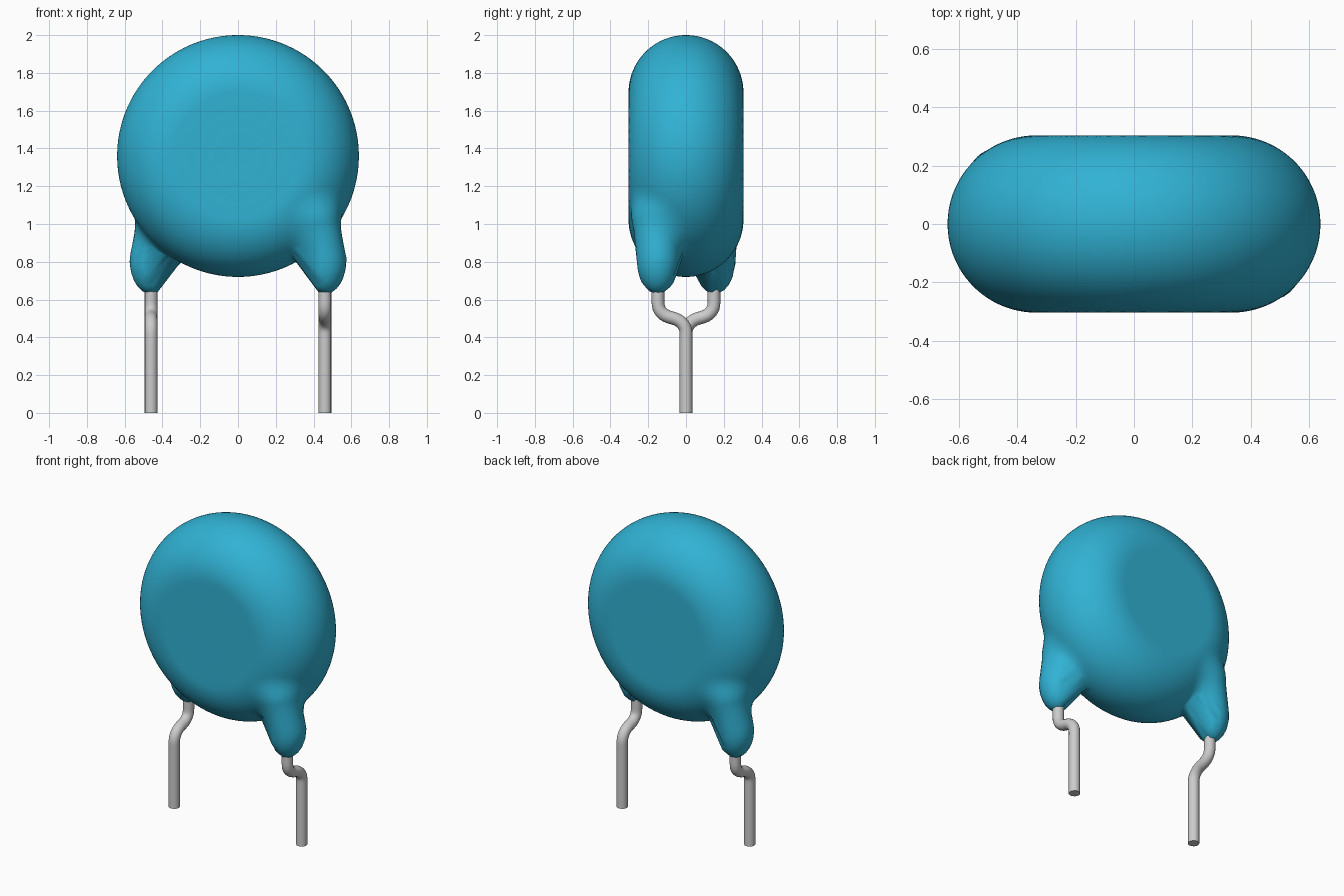
import bpy, bmesh, math
from mathutils import Vector

cube = bpy.data.objects.get("Cube")
if cube:
    bpy.data.objects.remove(cube, do_unlink=True)


def material(name, rgb, rough):
    m = bpy.data.materials.new(name)
    m.use_nodes = True
    m.diffuse_color = (*rgb, 1)
    bsdf = m.node_tree.nodes["Principled BSDF"]
    bsdf.inputs["Base Color"].default_value = (*rgb, 1)
    bsdf.inputs["Roughness"].default_value = rough
    return m


TEAL = material("teal coating", (0.03, 0.445, 0.658), 0.5)
GREY = material("lead grey", (0.6, 0.6, 0.6), 0.5)

CENTRE = Vector((0, 0, 1.36))
EDGE_R, FLAT_R = 0.304, 0.336          # rounded rim and flat face radius
FOOT = Vector((0.462, -0.15, 0.81))    # lower end of a coating bulge
SHOULDER = Vector((0.42, -0.167, 1.02))  # where the bulge fades into the disc
LEAD_X, LEAD_Y, LEAD_R = 0.46, 0.148, 0.034


# Distance to the disc with a fully rounded rim
def disc(p):
    r = math.hypot(p.x, p.z - CENTRE.z)
    return math.hypot(max(r - FLAT_R, 0), p.y) - EDGE_R


# Distance to a drop-shaped bulge around a lead
def bulge(p):
    axis = SHOULDER - FOOT
    t = (p - FOOT).dot(axis) / axis.length_squared
    d = p - (FOOT + axis * min(max(t, 0), 1))
    if t < 0:
        d.z *= 0.62                    # stretch the lower end
    return d.length - 0.112


def smooth_min(a, b, k):
    h = max(k - abs(a - b), 0) / k
    return min(a, b) - h * h * k / 4


def body_distance(p):
    turned = Vector((-p.x, -p.y, p.z))
    return smooth_min(disc(p), min(bulge(p), bulge(turned)), 0.09)


# Coated body: a ball shrunk onto the blended disc and bulges
bm = bmesh.new()
bmesh.ops.create_icosphere(bm, subdivisions=6, radius=1)
for v in bm.verts:
    ray = v.co.normalized()
    dist = 1.1
    for _ in range(60):
        step = body_distance(CENTRE + ray * dist)
        dist -= step * 0.8
        if abs(step) < 0.0003:
            break
    v.co = CENTRE + ray * dist
for f in bm.faces:
    f.smooth = True
mesh = bpy.data.meshes.new("coated_body")
bm.to_mesh(mesh)
bm.free()
mesh.materials.append(TEAL)
body = bpy.data.objects.new("coated_body", mesh)
bpy.context.collection.objects.link(body)


# Kinked wire lead; side = 1 is front left, -1 is back right
def lead(name, side):
    curve = bpy.data.curves.new(name, "CURVE")
    curve.dimensions = "3D"
    curve.bevel_depth = LEAD_R
    curve.bevel_resolution = 6
    curve.resolution_u = 10
    curve.use_fill_caps = True
    # y, z of each point and the offset of its outgoing handle
    path = [(-LEAD_Y, 0.78, 0, -0.05), (-LEAD_Y, 0.585, 0, -0.055),
            (-LEAD_Y / 2, 0.503, 0.035, -0.008), (0, 0.42, 0, -0.05),
            (0, 0, 0, -0.05)]
    spline = curve.splines.new("BEZIER")
    spline.bezier_points.add(len(path) - 1)
    for pt, (y, z, dy, dz) in zip(spline.bezier_points, path):
        co = Vector((LEAD_X * side, y * side, z))
        off = Vector((0, dy * side, dz))
        pt.handle_left_type = pt.handle_right_type = "FREE"
        pt.co, pt.handle_left, pt.handle_right = co, co - off, co + off
    curve.materials.append(GREY)
    ob = bpy.data.objects.new(name, curve)
    bpy.context.collection.objects.link(ob)
    bpy.ops.object.select_all(action="DESELECT")
    ob.select_set(True)
    bpy.context.view_layer.objects.active = ob
    bpy.ops.object.convert(target="MESH")
    bpy.ops.object.shade_smooth_by_angle(angle=math.radians(40))


lead("left_lead", 1)
lead("right_lead", -1)
